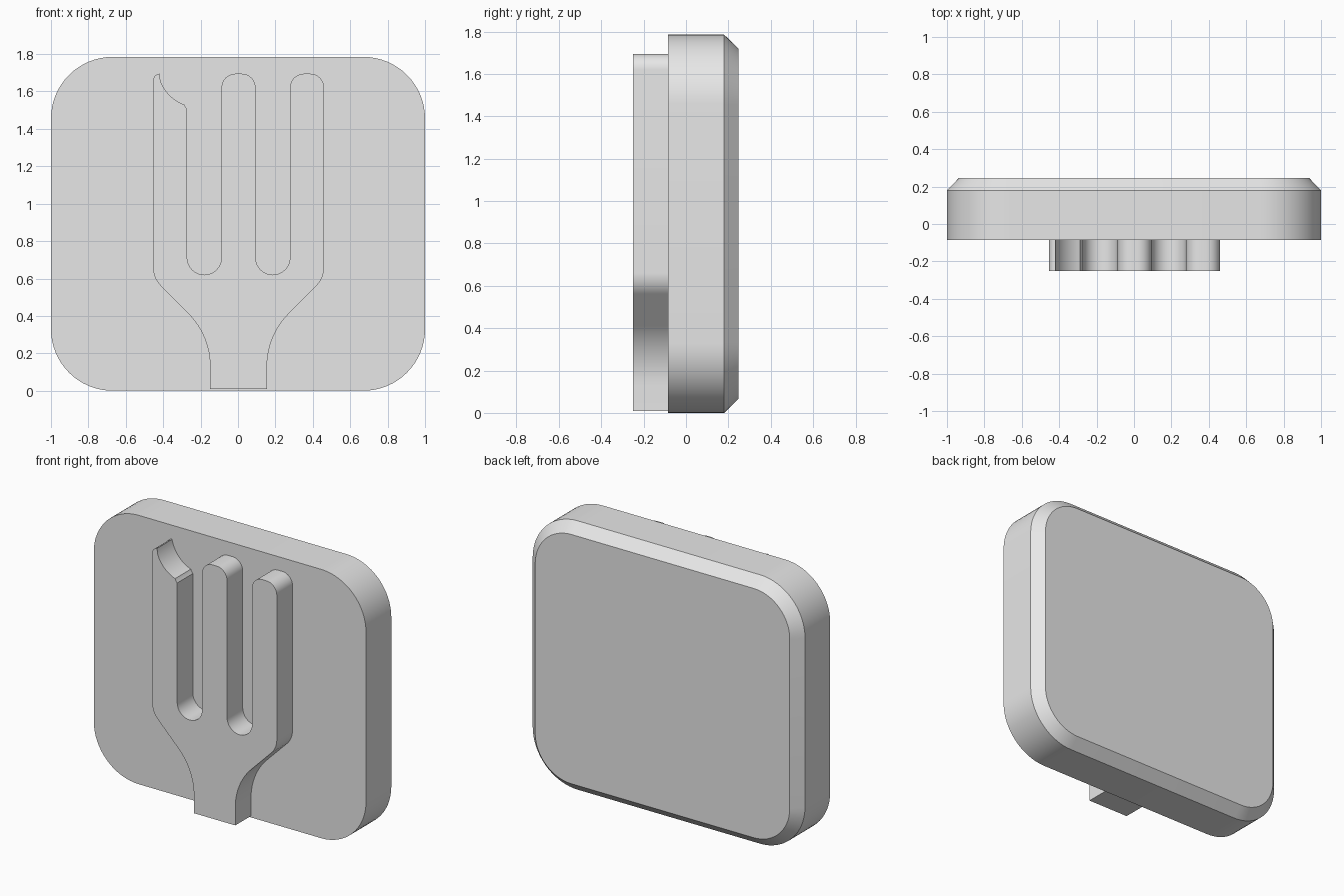
import bpy, bmesh
from math import sin, cos, radians, pi

cube = bpy.data.objects.get("Cube")
if cube:
    bpy.data.objects.remove(cube, do_unlink=True)

grey = bpy.data.materials.new("light grey")
grey.use_nodes = True
grey.diffuse_color = (0.8, 0.8, 0.8, 1)
grey.node_tree.nodes["Principled BSDF"].inputs["Base Color"].default_value = (0.8, 0.8, 0.8, 1)


def arc(cx, cz, r, start, end, steps=12):
    """Points on an arc, angles in degrees."""
    angles = [radians(start + (end - start) * i / steps) for i in range(steps + 1)]
    return [(cx + r * cos(a), cz + r * sin(a)) for a in angles]


def loft(name, sections):
    """Solid through matching outlines, each given as (y, points), front to back."""
    bm = bmesh.new()
    rings = [[bm.verts.new((x, y, z)) for x, z in pts] for y, pts in sections]
    bm.faces.new(rings[0])
    bm.faces.new(list(reversed(rings[-1])))
    n = len(rings[0])
    for a, b in zip(rings, rings[1:]):
        for i in range(n):
            j = (i + 1) % n
            bm.faces.new((a[i], b[i], b[j], a[j]))
    bmesh.ops.recalc_face_normals(bm, faces=bm.faces)
    mesh = bpy.data.meshes.new(name)
    bm.to_mesh(mesh)
    bm.free()
    mesh.materials.append(grey)
    obj = bpy.data.objects.new(name, mesh)
    bpy.context.collection.objects.link(obj)
    bpy.ops.object.select_all(action="DESELECT")
    obj.select_set(True)
    bpy.context.view_layer.objects.active = obj
    bpy.ops.object.shade_smooth_by_angle(angle=radians(30))
    return obj


# Rounded backing plate with a chamfered back edge
W, H, R = 1.0, 1.785, 0.33


def rounded_rect(inset):
    pts = []
    for k, (cx, cz) in enumerate([(W - R, H - R), (R - W, H - R), (R - W, R), (W - R, R)]):
        pts += arc(cx, cz, R - inset, 90 * k, 90 * k + 90, 16)
    return pts


loft("backing_plate", [(-0.085, rounded_rect(0)), (0.18, rounded_rect(0)),
                       (0.247, rounded_rect(0.065))])

# Raised fork: the outline is symmetric about MID except for the bitten prong
MID, TOP, TIP = 0.003, 1.695, 0.075
OUTER, INNER, HALF = 0.457, 0.275, 0.091      # prong edges, measured from MID
STEM, BEND, SHOULDER = 0.152, 0.40, 0.14      # neck half width and curve radii
SLOT = (INNER - HALF) / 2                     # radius of the slot ends

# Stem, flare and shoulder on the +x side, from bottom to top
side = [(STEM, 0.01)] + arc(STEM + BEND, 0.13, BEND, 180, 135)
side += arc(OUTER - SHOULDER, 0.66, SHOULDER, -45, 0)

# Whole prong, slot, middle prong, slot
prongs = arc(OUTER - TIP, TOP - TIP, TIP, 0, 90) + arc(INNER + TIP, TOP - TIP, TIP, 90, 180)
slot = arc((INNER + HALF) / 2, 0.62 + SLOT, SLOT, 0, -180, 16)
middle = arc(HALF - TIP, TOP - TIP, TIP, 0, 90) + arc(TIP - HALF, TOP - TIP, TIP, 90, 180)
other_slot = [(-x, z) for x, z in reversed(slot)]

# Bitten prong: rounded nick, hollow curve and a thin pointed tip
bite = [(-INNER, 1.505), (-INNER - 0.008, 1.515)]
bite += arc(-0.217, 1.732, 0.215, 250, 190)
bite += arc(0.037 - OUTER, 1.658, 0.037, 95, 180, 6)

outline = side + prongs + slot + middle + other_slot + bite
outline += [(-x, z) for x, z in reversed(side)]
outline = [(x + MID, z) for x, z in outline]
loft("fork_relief", [(-0.25, outline), (-0.085, outline)])
